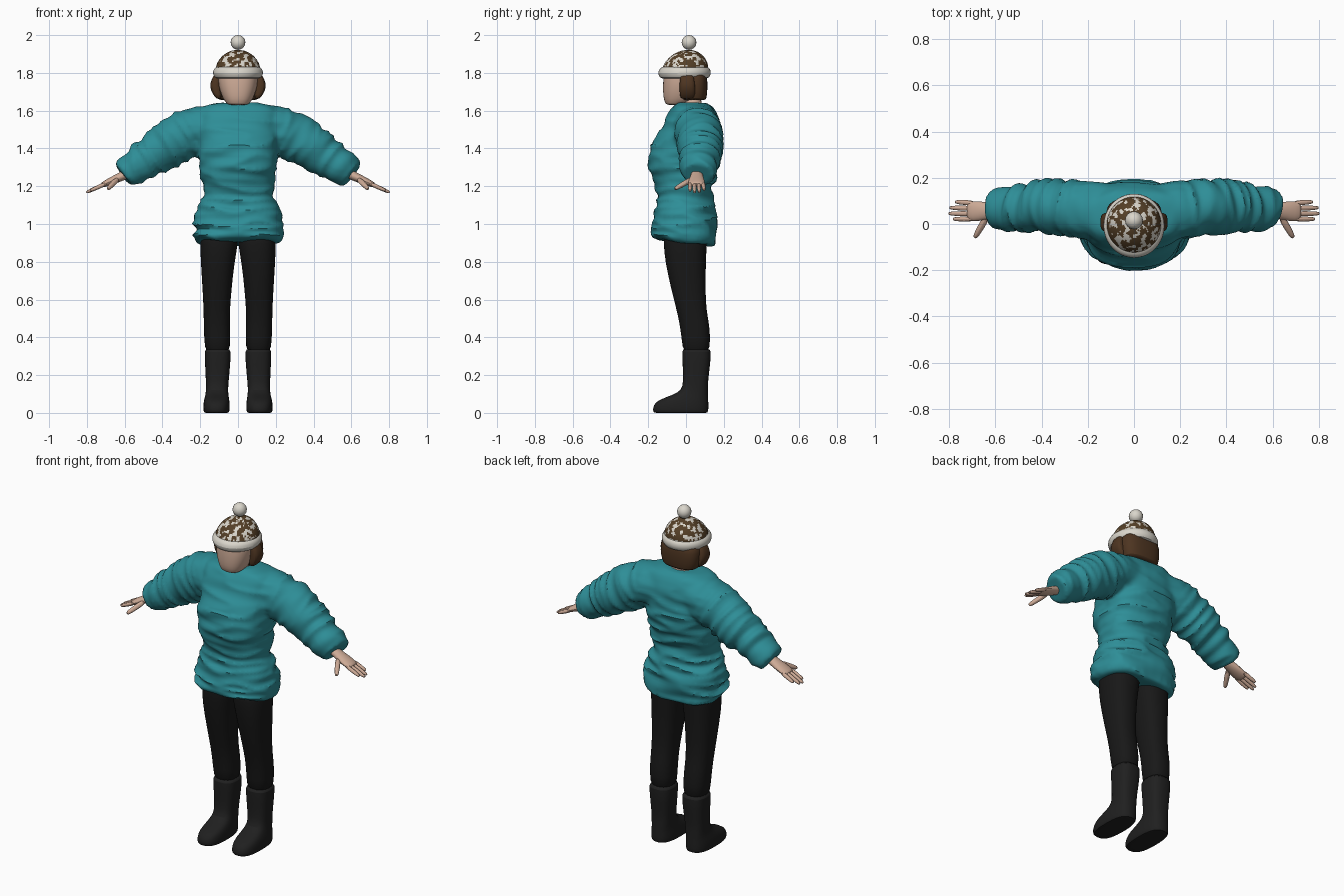
import bpy, bmesh, math
from mathutils import Vector, noise

cube = bpy.data.objects.get("Cube")
if cube:
    bpy.data.objects.remove(cube, do_unlink=True)


def material(name, r, g, b):
    m = bpy.data.materials.new(name)
    m.use_nodes = True
    m.diffuse_color = (r, g, b, 1)
    bsdf = m.node_tree.nodes["Principled BSDF"]
    bsdf.inputs["Base Color"].default_value = (r, g, b, 1)
    bsdf.inputs["Roughness"].default_value = 0.8
    return m


TEAL = material("teal_knit", 0.027, 0.27, 0.31)
BLACK = material("black_cloth", 0.009, 0.009, 0.009)
RUBBER = material("boot_black", 0.014, 0.014, 0.014)
SKIN = material("skin", 0.62, 0.41, 0.31)
HAIR = material("brown_hair", 0.075, 0.035, 0.015)
BROWN = material("hat_brown", 0.09, 0.05, 0.02)
CREAM = material("cream_wool", 0.7, 0.67, 0.6)


def smooth(ob, degrees=40):
    bpy.ops.object.select_all(action="DESELECT")
    ob.select_set(True)
    bpy.context.view_layer.objects.active = ob
    bpy.ops.object.shade_smooth_by_angle(angle=math.radians(degrees))


def skin(name, bodies, mat, mirror=False, subdivide=1):
    """Bridge each list of loops into a capped tube, all in one object."""
    bm = bmesh.new()
    for loops in bodies:
        rows = [[bm.verts.new(p) for p in loop] for loop in loops]
        n = len(rows[0])
        for a, b in zip(rows, rows[1:]):
            for i in range(n):
                j = (i + 1) % n
                bm.faces.new((a[i], a[j], b[j], b[i]))
        bm.faces.new(rows[0])
        bm.faces.new(rows[-1])
    bmesh.ops.recalc_face_normals(bm, faces=bm.faces)
    mesh = bpy.data.meshes.new(name)
    bm.to_mesh(mesh)
    bm.free()
    mesh.materials.append(mat)
    ob = bpy.data.objects.new(name, mesh)
    bpy.context.collection.objects.link(ob)
    smooth(ob)
    if mirror:
        ob.modifiers.new("mirror", "MIRROR").use_mirror_merge = False
    if subdivide:
        ob.modifiers.new("round", "SUBSURF").levels = subdivide
        ob.modifiers["round"].render_levels = subdivide
    return ob


def circle(n, power=1.0):
    for i in range(n):
        t = 2 * math.pi * i / n
        c, s = math.cos(t), math.sin(t)
        yield (math.copysign(abs(c) ** power, c), math.copysign(abs(s) ** power, s))


def stack(rings, n=20, power=0.85):
    """Horizontal loops from (z, x0, x1, y0, y1)."""
    return [[Vector(((x0 + x1) / 2 + c * (x1 - x0) / 2,
                     (y0 + y1) / 2 + s * (y1 - y0) / 2, z))
             for c, s in circle(n, power)] for z, x0, x1, y0, y1 in rings]


def centred(rings, **kw):
    """Horizontal loops from (z, half width, y0, y1)."""
    return stack([(z, -w, w, y0, y1) for z, w, y0, y1 in rings], **kw)


def limb(points, n=12):
    """Loops square to a path of (centre, half width, half thickness)."""
    centres = [Vector(p[0]) for p in points]
    loops = []
    for i, (_, a, b) in enumerate(points):
        d = (centres[min(i + 1, len(points) - 1)] - centres[max(i - 1, 0)]).normalized()
        u = d.cross(Vector((0, 0, 1))).normalized()
        v = u.cross(d)
        loops.append([centres[i] + u * a * c + v * b * s for c, s in circle(n)])
    return loops


# Sweater: torso and sleeves fused, then folded
torso = centred([
    (0.905, 0.21, -0.165, 0.145), (0.92, 0.232, -0.18, 0.16),
    (0.98, 0.238, -0.175, 0.162), (1.05, 0.227, -0.168, 0.158),
    (1.14, 0.185, -0.147, 0.138), (1.2, 0.188, -0.16, 0.145),
    (1.29, 0.198, -0.195, 0.168), (1.39, 0.208, -0.192, 0.187),
    (1.45, 0.215, -0.165, 0.187), (1.52, 0.22, -0.125, 0.182),
    (1.58, 0.22, -0.095, 0.165), (1.62, 0.19, -0.07, 0.145),
    (1.64, 0.1, -0.045, 0.115)], n=32, power=0.8)


def sleeve(side):
    return limb([((side * x, y, z), a, b) for x, y, z, a, b in (
        (0.08, 0.05, 1.515, 0.12, 0.115), (0.2, 0.06, 1.5, 0.125, 0.125),
        (0.28, 0.07, 1.472, 0.122, 0.13), (0.38, 0.077, 1.41, 0.118, 0.122),
        (0.5, 0.072, 1.335, 0.104, 0.102), (0.575, 0.065, 1.283, 0.092, 0.085),
        (0.605, 0.062, 1.262, 0.084, 0.073))], n=24)


sweater = skin("sweater", [torso, sleeve(1), sleeve(-1)], TEAL, subdivide=0)
remesh = sweater.modifiers.new("fuse", "REMESH")
remesh.mode = "VOXEL"
remesh.voxel_size = 0.013
relax = sweater.modifiers.new("relax", "SMOOTH")
relax.factor, relax.iterations = 0.5, 5
graph = bpy.context.evaluated_depsgraph_get()
knit = bpy.data.meshes.new_from_object(sweater.evaluated_get(graph))
sweater.modifiers.clear()
sweater.data = knit
knit.materials.clear()
knit.materials.append(TEAL)


def fold(p, along):
    return 0.25 - abs(noise.noise(Vector((p.x * 4, p.y * 4, along * 17))))


normals = [v.normal.copy() for v in knit.vertices]
for v, normal in zip(knit.vertices, normals):
    p = v.co.copy()
    arm = min(1, max(0, (abs(p.x) - 0.18) / 0.1)) if p.z > 1.15 else 0
    calm = 1 if p.z < 1.42 else 0.45
    depth = (1 - arm) * calm * fold(p, p.z)
    depth += arm * 0.8 * fold(p, abs(p.x) * 0.8 - p.z * 0.55)
    v.co = p + normal * depth * 0.04
    if p.z < 1.0:  # hem hangs lower at the back
        v.co.z -= 0.12 * p.y * min(1, (1.0 - p.z) / 0.08)
smooth(sweater, 45)

# Legs and boots
skin("trouser_leg", [stack([
    (0.98, 0.0, 0.195, -0.12, 0.11), (0.9, -0.003, 0.202, -0.12, 0.112),
    (0.8, 0.018, 0.198, -0.112, 0.106), (0.65, 0.034, 0.188, -0.078, 0.104),
    (0.55, 0.042, 0.183, -0.052, 0.108), (0.48, 0.042, 0.182, -0.036, 0.122),
    (0.4, 0.04, 0.18, -0.024, 0.13), (0.3, 0.042, 0.174, -0.016, 0.125)])],
    BLACK, mirror=True)
skin("boot", [stack([
    (0.338, 0.05, 0.165, -0.01, 0.12), (0.335, 0.036, 0.179, -0.024, 0.135),
    (0.26, 0.04, 0.175, -0.018, 0.129), (0.16, 0.05, 0.17, -0.015, 0.116),
    (0.12, 0.052, 0.17, -0.024, 0.117), (0.095, 0.05, 0.173, -0.07, 0.118),
    (0.07, 0.046, 0.18, -0.145, 0.119), (0.045, 0.043, 0.184, -0.172, 0.12),
    (0.015, 0.043, 0.184, -0.178, 0.12), (0.0, 0.048, 0.18, -0.172, 0.117),
    (0.0, 0.06, 0.165, -0.15, 0.1)], power=0.75)], RUBBER, mirror=True)

# Hands
skin("palm", [limb([((0.56, 0.058, 1.28), 0.032, 0.028),
                    ((0.62, 0.057, 1.25), 0.034, 0.025),
                    ((0.67, 0.056, 1.228), 0.046, 0.021),
                    ((0.715, 0.055, 1.208), 0.045, 0.016),
                    ((0.722, 0.055, 1.205), 0.03, 0.01)])], SKIN, mirror=True)


def digit(name, base, tip, r):
    a, b = Vector(base), Vector(tip)
    skin(name, [limb([(a.lerp(b, t), r * k, r * k) for t, k in
                      ((0, 1.15), (0.5, 1.1), (0.9, 0.9), (1, 0.5))], n=8)],
         SKIN, mirror=True)


for name, y, reach in (("index_finger", 0.022, 0.785), ("middle_finger", 0.044, 0.805),
                       ("ring_finger", 0.067, 0.8), ("little_finger", 0.09, 0.775)):
    digit(name, (0.69, y, 1.218), (reach, y * 1.1 - 0.003, 1.218 - (reach - 0.69) * 0.45), 0.011)
digit("thumb", (0.635, 0.035, 1.24), (0.69, -0.06, 1.185), 0.0145)

# Head, neck and hair
skin("neck", [centred([(1.58, 0.072, -0.035, 0.09), (1.62, 0.066, -0.03, 0.085),
                       (1.68, 0.066, -0.03, 0.085)])], SKIN)
skin("head", [centred([
    (1.63, 0.04, -0.095, -0.03), (1.635, 0.06, -0.108, 0.0),
    (1.66, 0.078, -0.119, 0.06), (1.7, 0.096, -0.123, 0.085),
    (1.76, 0.108, -0.123, 0.095), (1.82, 0.105, -0.115, 0.09),
    (1.85, 0.08, -0.09, 0.07)])], SKIN)
skin("hair", [centred([
    (1.655, 0.095, -0.025, 0.1), (1.66, 0.108, -0.03, 0.108),
    (1.7, 0.12, -0.032, 0.114), (1.76, 0.124, -0.032, 0.115),
    (1.82, 0.11, -0.03, 0.105)], power=0.75)], HAIR)
skin("side_lock", [stack([
    (1.66, 0.085, 0.112, -0.03, 0.04), (1.685, 0.085, 0.134, -0.034, 0.05),
    (1.725, 0.09, 0.151, -0.036, 0.05), (1.76, 0.09, 0.144, -0.034, 0.045),
    (1.8, 0.09, 0.122, -0.03, 0.04)], n=12, power=0.7)], HAIR, mirror=True)

# Knitted hat with a mottled crown
skin("hat_brim", [centred([
    (1.768, 0.1, -0.115, 0.1), (1.772, 0.125, -0.14, 0.124),
    (1.8, 0.136, -0.151, 0.135), (1.825, 0.128, -0.14, 0.127),
    (1.84, 0.105, -0.115, 0.107)], n=32, power=1)], CREAM)
crown = []
for i in range(23):
    t = math.radians(88) * i / 22
    r, lift = 0.121 * math.cos(t), math.sin(t)
    crown.append((1.8 + 0.122 * lift, r, -0.008 + 0.02 * lift - r * 1.03,
                  -0.008 + 0.02 * lift + r * 1.03))
hat = skin("hat_crown", [centred(crown, n=80, power=1)], BROWN, subdivide=0)
hat.data.materials.append(CREAM)
for face in hat.data.polygons:
    spot = noise.noise(face.center * 42) + 0.5 * noise.noise(face.center * 90)
    face.material_index = 1 if spot > 0.1 else 0

bpy.ops.mesh.primitive_uv_sphere_add(segments=16, ring_count=10, radius=0.039,
                                     location=(0, 0.016, 1.961))
pompom = bpy.context.object
pompom.name = "pompom"
pompom.data.materials.append(CREAM)
smooth(pompom)
